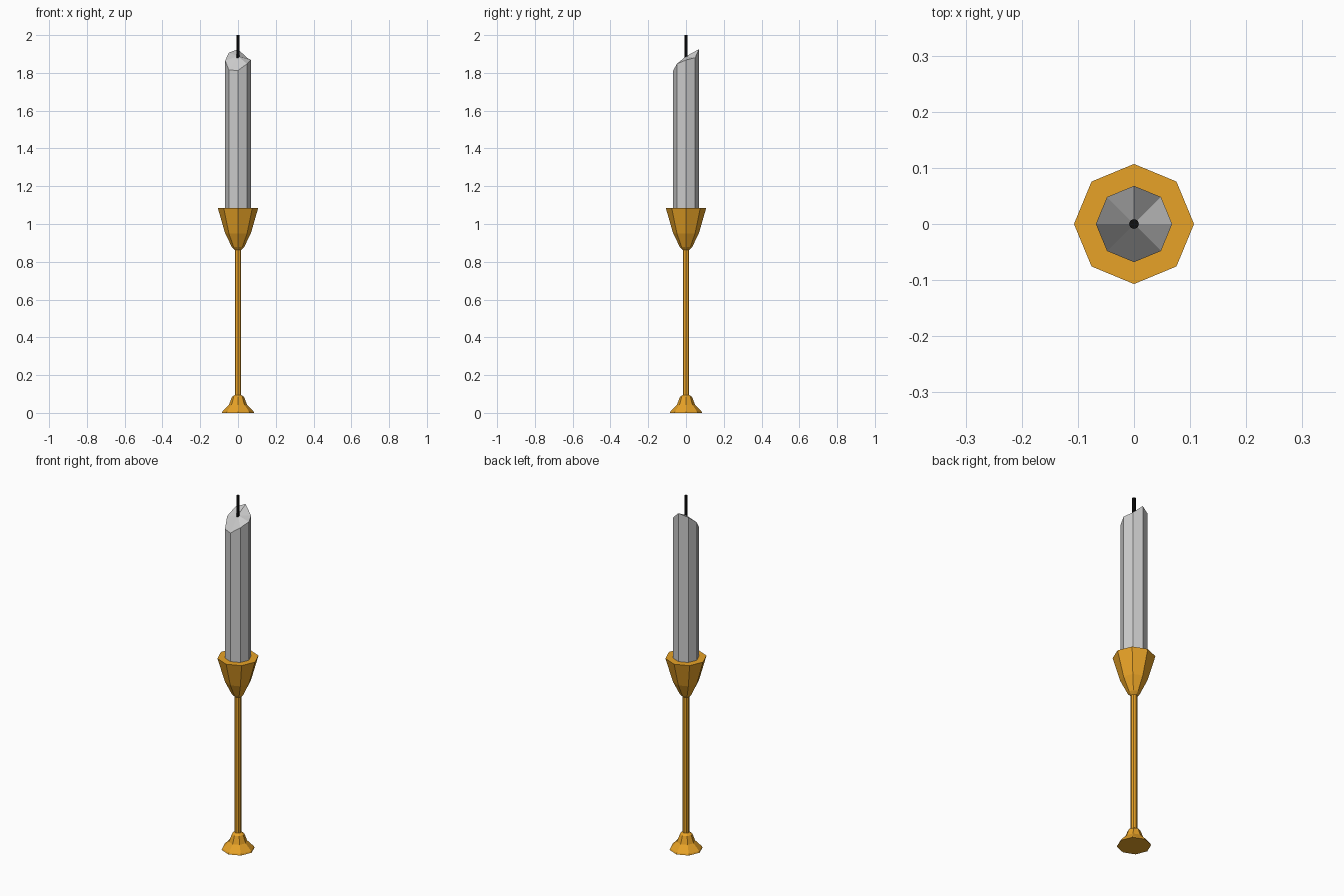
import bpy, bmesh
from math import sin, cos, pi

if "Cube" in bpy.data.objects:
    bpy.data.objects.remove(bpy.data.objects["Cube"])

SIDES = 8


def material(name, color):
    m = bpy.data.materials.new(name)
    m.diffuse_color = color
    m.use_nodes = True
    m.node_tree.nodes["Principled BSDF"].inputs["Base Color"].default_value = m.diffuse_color
    return m


def finish(name, bm, mat=None):
    bmesh.ops.recalc_face_normals(bm, faces=bm.faces)
    mesh = bpy.data.meshes.new(name)
    bm.to_mesh(mesh)
    bm.free()
    obj = bpy.data.objects.new(name, mesh)
    bpy.context.collection.objects.link(obj)
    if mat:
        mesh.materials.append(mat)
    return obj


def ring(bm, r, heights):
    return [bm.verts.new((r * cos(2 * pi * i / SIDES), r * sin(2 * pi * i / SIDES), z))
            for i, z in enumerate(heights)]


def bridge(bm, a, b):
    for i in range(SIDES):
        j = (i + 1) % SIDES
        bm.faces.new((a[i], a[j], b[j], b[i]))


def lathe(name, profile, mat=None):
    """Eight-sided closed solid from (radius, z) points."""
    bm = bmesh.new()
    rings = [ring(bm, r, [z] * SIDES) for r, z in profile]
    for a, b in zip(rings, rings[1:]):
        bridge(bm, a, b)
    bm.faces.new(rings[0])
    bm.faces.new(rings[-1])
    return finish(name, bm, mat)


gold = material("gold", (0.8, 0.36, 0.02, 1))
black = material("black", (0.005, 0.005, 0.005, 1))

# Candlestick: flared foot, thin stem and cup in one profile
lathe("candlestick", [(0.086, 0), (0.082, 0.008), (0.048, 0.043), (0.032, 0.085),
                      (0.017, 0.095), (0.017, 0.862), (0.032, 0.877),
                      (0.068, 0.95), (0.107, 1.085)], gold)

# Candle: straight sides with an uneven melted rim and a centre point
rim = [1.868, 1.88, 1.925, 1.907, 1.865, 1.815, 1.813, 1.848]
bm = bmesh.new()
bottom = ring(bm, 0.068, [1.085] * SIDES)
top = ring(bm, 0.068, rim)
bridge(bm, bottom, top)
bm.faces.new(bottom)
tip = bm.verts.new((0, 0, 1.888))
for i in range(SIDES):
    bm.faces.new((top[i], top[(i + 1) % SIDES], tip))
finish("candle", bm)

# Wick
lathe("wick", [(0.009, 1.88), (0.009, 2.0)], black)
